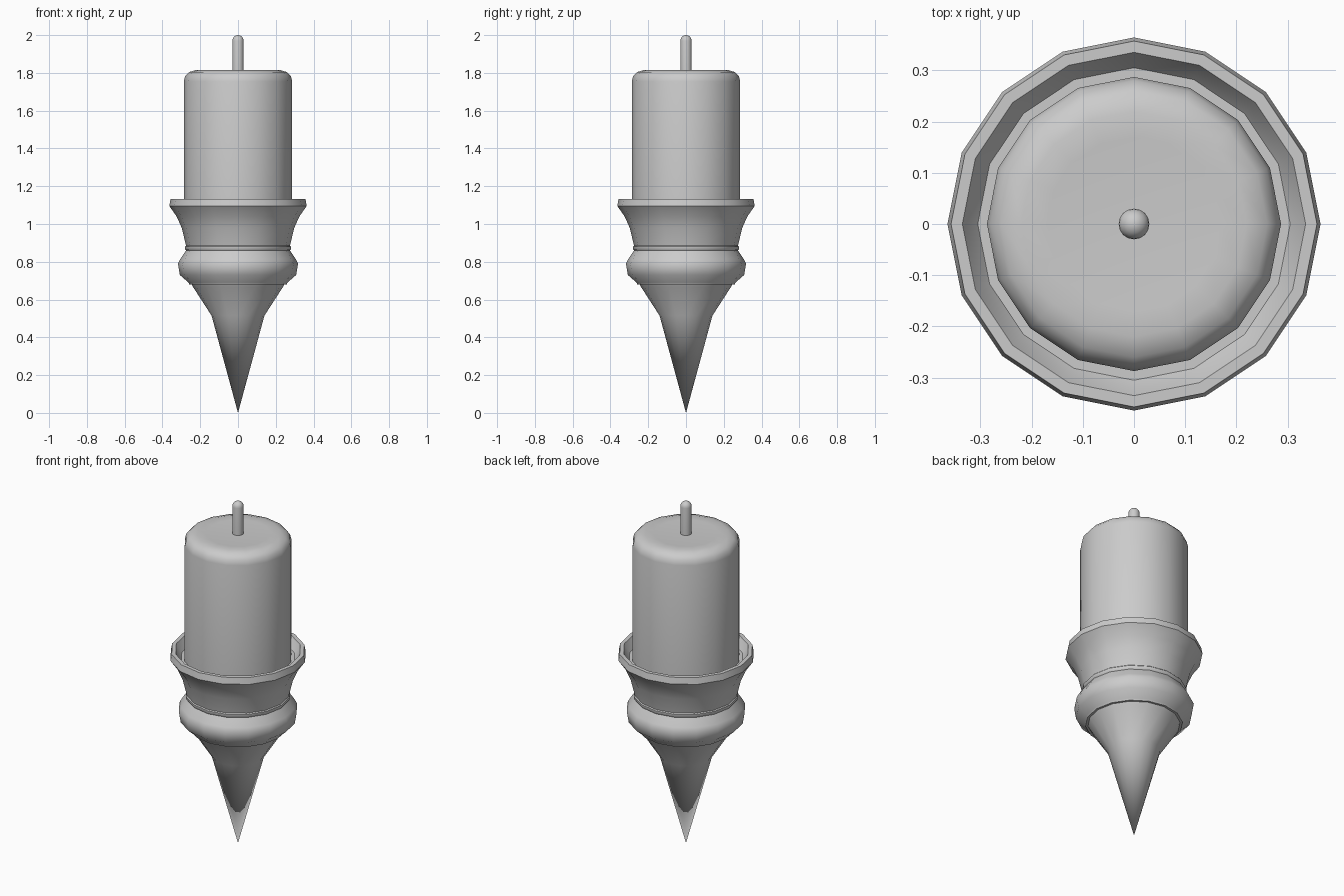
import bpy, bmesh, math

if "Cube" in bpy.data.objects:
    bpy.data.objects.remove(bpy.data.objects["Cube"])


def lathe(name, profile, sides=16, angle=35):
    """Revolve (radius, z) points around the z axis; radius 0 makes a pole."""
    bm = bmesh.new()
    rings = []
    for r, z in profile:
        if r == 0:
            rings.append([bm.verts.new((0, 0, z))] * sides)
        else:
            rings.append([bm.verts.new((r * math.cos(math.tau * i / sides),
                                        r * math.sin(math.tau * i / sides), z))
                          for i in range(sides)])
    for a, b in zip(rings, rings[1:]):
        for i in range(sides):
            j = (i + 1) % sides
            bm.faces.new(dict.fromkeys((a[i], a[j], b[j], b[i])))
    bmesh.ops.recalc_face_normals(bm, faces=bm.faces)
    mesh = bpy.data.meshes.new(name)
    bm.to_mesh(mesh)
    bm.free()
    obj = bpy.data.objects.new(name, mesh)
    bpy.context.collection.objects.link(obj)
    bpy.ops.object.select_all(action='DESELECT')
    obj.select_set(True)
    bpy.context.view_layer.objects.active = obj
    bpy.ops.object.shade_smooth_by_angle(angle=math.radians(angle))
    return obj


# Pointed holder: spike, collar, rounded band, neck, flared cup and rim
lathe("candle_holder", [
    (0, 0.0), (0.14, 0.515), (0.237, 0.665), (0.245, 0.68),
    (0.258, 0.68), (0.262, 0.69), (0.308, 0.73),
    (0.318, 0.79), (0.305, 0.815), (0.275, 0.86),
    (0.28, 0.866), (0.28, 0.88), (0.275, 0.885),
    (0.298, 0.98), (0.325, 1.04), (0.36, 1.09),
    (0.364, 1.095), (0.357, 1.132), (0.335, 1.132),
    (0.32, 1.105), (0.305, 1.085), (0, 1.085)], angle=40)

# Candle body with a rounded shoulder
lathe("candle", [
    (0, 1.06), (0.287, 1.06), (0.287, 1.755), (0.28, 1.783),
    (0.26, 1.804), (0.22, 1.816), (0.17, 1.812), (0, 1.812)])

# Wick with a domed tip
dome = [(0.03 * math.cos(t * math.pi / 10), 1.97 + 0.03 * math.sin(t * math.pi / 10))
        for t in range(5)]
lathe("wick", [(0, 1.79), (0.03, 1.79)] + dome + [(0, 2.0)])
